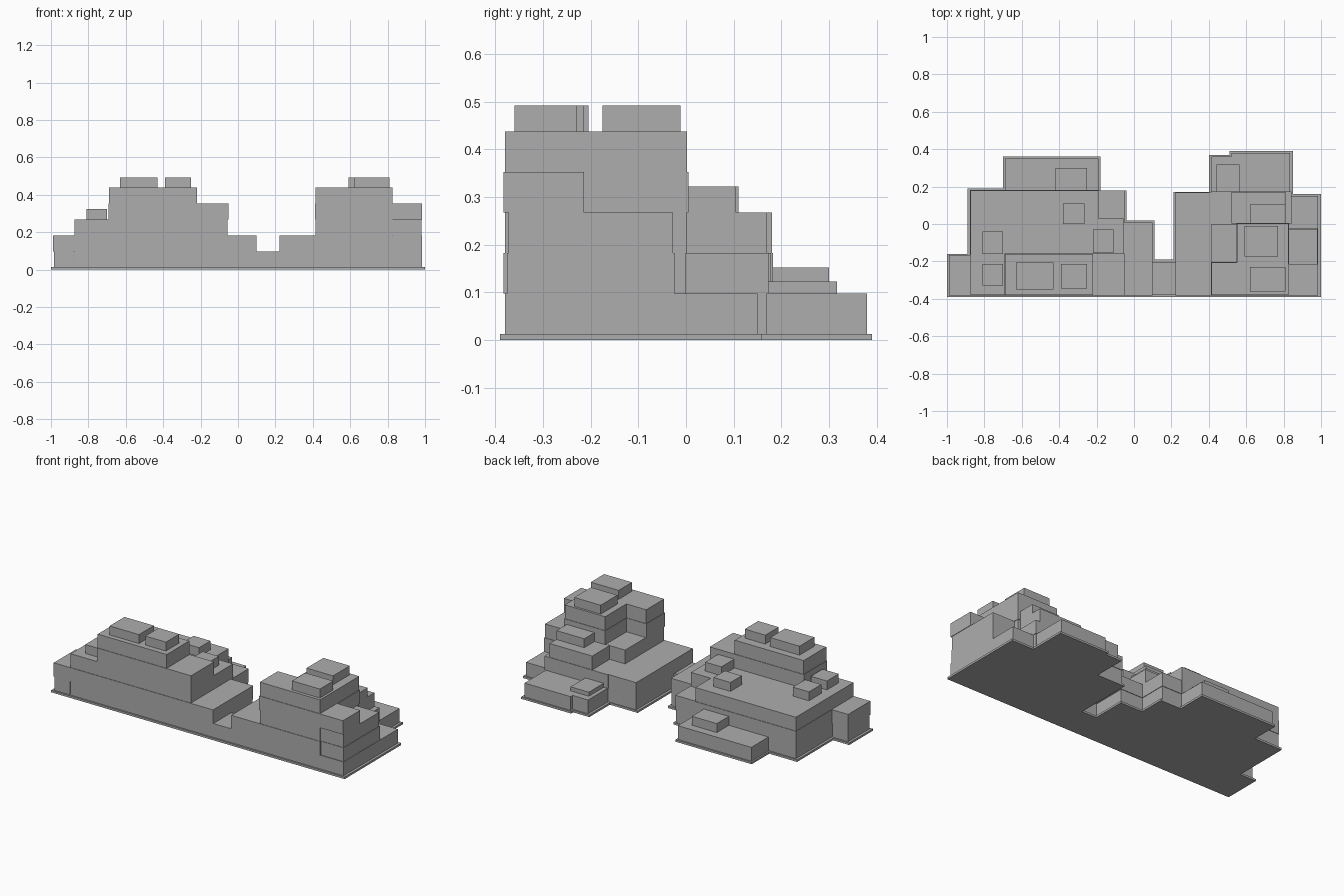
import bpy
import bmesh

cube = bpy.data.objects.get("Cube")
if cube:
    bpy.data.objects.remove(cube, do_unlink=True)

BASE = 0.0125    # plinth thickness
STOREY = 0.085   # height of one layer
FRONT = -0.38    # shared front line
LIP = 0.01       # plinth overhang

grey = bpy.data.materials.new("plain grey")
grey.use_nodes = True
grey.diffuse_color = (0.42, 0.42, 0.42, 1)
grey.node_tree.nodes["Principled BSDF"].inputs["Base Color"].default_value = grey.diffuse_color


def add_box(bm, x0, x1, y0, y1, z0, z1):
    made = bmesh.ops.create_cube(bm, size=1)["verts"]
    for v in made:
        v.co.x = x1 if v.co.x > 0 else x0
        v.co.y = y1 if v.co.y > 0 else y0
        v.co.z = z1 if v.co.z > 0 else z0


def finish(name, bm):
    mesh = bpy.data.meshes.new(name)
    bm.to_mesh(mesh)
    bm.free()
    mesh.materials.append(grey)
    obj = bpy.data.objects.new(name, mesh)
    bpy.context.collection.objects.link(obj)
    return obj


def terrace(name, x0, x1, y0, y1, storeys, first=0):
    """A stack of storeys, every second one very slightly wider."""
    bm = bmesh.new()
    for level in range(first, storeys):
        grow = 0.003 * (level % 2)
        bottom = BASE + level * STOREY
        add_box(bm, x0 - grow, x1 + grow, y0 - grow, y1 + grow, bottom, bottom + STOREY)
    return finish(name, bm)


def roof_box(name, x0, x1, y0, y1, storeys, height=0.055):
    bm = bmesh.new()
    z = BASE + storeys * STOREY
    add_box(bm, x0, x1, y0, y1, z - LIP, z + height)
    return finish(name, bm)


# Plinth following the stepped outline: left edge, right edge, back edge
outline = [
    (-0.99, -0.88, -0.17), (-0.88, -0.69, 0.18), (-0.69, -0.19, 0.35),
    (-0.19, -0.05, 0.17), (-0.05, 0.10, 0.01), (0.10, 0.22, -0.20),
    (0.22, 0.41, 0.16), (0.41, 0.52, 0.36), (0.52, 0.84, 0.38), (0.84, 0.99, 0.15),
]
bm = bmesh.new()
for x0, x1, back in outline:
    add_box(bm, x0 - LIP, x1 + LIP, FRONT - LIP, back + LIP, 0, BASE)
finish("plinth", bm)

# Western building: name, x range, y range, storeys
west = [
    ("west_end_wing", -0.985, -0.88, FRONT, -0.17, 2),
    ("west_shoulder", -0.875, -0.69, FRONT, 0.18, 3),
    ("west_tower", -0.69, -0.22, FRONT, -0.16, 5),
    ("west_terrace", -0.69, -0.19, -0.16, 0.18, 3),
    ("west_back_wing", -0.69, -0.19, 0.18, 0.35, 1),
    ("west_inner_tower", -0.22, -0.055, FRONT, -0.16, 4),
    ("west_inner_terrace", -0.19, -0.055, -0.16, 0.03, 3),
    ("west_inner_step", -0.19, -0.055, 0.03, 0.175, 2),
]
# Low link between the two buildings
link = [
    ("link_hall", -0.055, 0.095, FRONT, 0.005, 2),
    ("link_passage", 0.095, 0.225, FRONT, -0.205, 1),
]
# Eastern building
east = [
    ("east_inner_wing", 0.225, 0.415, FRONT, 0.165, 2),
    ("east_inner_tower", 0.415, 0.55, FRONT, -0.205, 5),
    ("east_inner_terrace", 0.415, 0.55, -0.205, 0.0, 3),
    ("east_inner_step", 0.415, 0.52, 0.0, 0.17, 2),
    ("east_tower", 0.55, 0.825, FRONT, 0.002, 5),
    ("east_terrace", 0.52, 0.81, 0.002, 0.17, 3),
    ("east_terrace_side", 0.81, 0.84, 0.002, 0.17, 2),
    ("east_back_wing", 0.52, 0.835, 0.17, 0.38, 1),
    ("east_back_step", 0.415, 0.52, 0.17, 0.36, 1),
    ("east_end_wing", 0.825, 0.985, FRONT, 0.15, 1),
]
for part in west + link + east:
    terrace(*part)
terrace("east_end_middle", 0.825, 0.98, -0.373, -0.027, 3, first=1)
terrace("east_end_top", 0.825, 0.98, FRONT, -0.217, 4, first=3)

# Small boxes on the roofs: name, x range, y range, storey they stand on
roofs = [
    ("tower_front", 0.62, 0.81, -0.36, -0.23, 5),
    ("tower_back", 0.59, 0.77, -0.175, -0.012, 5),
    ("east_terrace", 0.62, 0.81, 0.0, 0.105, 3),
    ("west_tower_large", -0.63, -0.43, -0.35, -0.205, 5),
    ("west_tower_small", -0.39, -0.25, -0.345, -0.215, 5),
    ("shoulder_front", -0.81, -0.70, -0.33, -0.215, 3),
    ("shoulder_back", -0.81, -0.70, -0.16, -0.04, 3),
    ("west_terrace", -0.38, -0.265, 0.0, 0.11, 3),
    ("west_inner", -0.22, -0.11, -0.155, -0.03, 3),
    ("west_back", -0.42, -0.25, 0.18, 0.30, 1),
]
for name, *size in roofs:
    roof_box(name + "_roof_box", *size)
roof_box("east_back_roof_box", 0.44, 0.565, 0.17, 0.317, 1, height=0.025)
